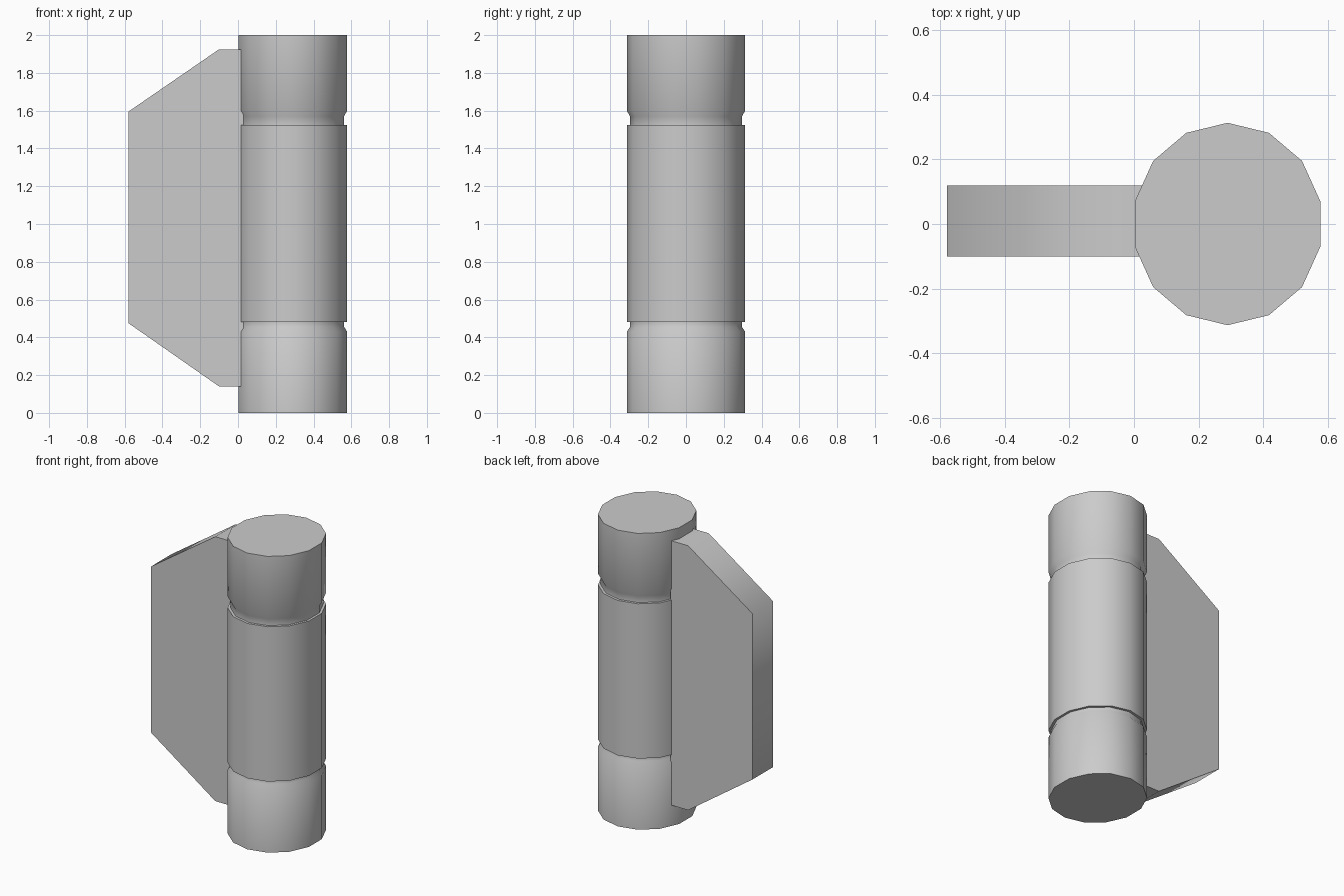
import bpy, bmesh, math

if "Cube" in bpy.data.objects:
    bpy.data.objects.remove(bpy.data.objects["Cube"])

SIDES = 14
CX, RX, RY = 0.29, 0.295, 0.3135


def finish(name, bm, angle):
    bmesh.ops.recalc_face_normals(bm, faces=bm.faces[:])
    mesh = bpy.data.meshes.new(name)
    bm.to_mesh(mesh)
    bm.free()
    ob = bpy.data.objects.new(name, mesh)
    bpy.context.collection.objects.link(ob)
    bpy.ops.object.select_all(action='DESELECT')
    ob.select_set(True)
    bpy.context.view_layer.objects.active = ob
    bpy.ops.object.shade_smooth_by_angle(angle=math.radians(angle))
    return ob


def lathe(name, profile):
    """Stack 14-sided rings given as (radius scale, z) and cap both ends."""
    bm = bmesh.new()
    rings = []
    for s, z in profile:
        ring = []
        for i in range(SIDES):
            a = math.pi / 2 + math.tau * i / SIDES
            ring.append(bm.verts.new((CX + RX * s * math.cos(a), RY * s * math.sin(a), z)))
        rings.append(ring)
    for lo, hi in zip(rings, rings[1:]):
        for i in range(SIDES):
            j = (i + 1) % SIDES
            bm.faces.new((lo[i], lo[j], hi[j], hi[i]))
    bm.faces.new(rings[0])
    bm.faces.new(rings[-1])
    return finish(name, bm, 60)


# Hinge barrel: end knuckles with stepped grooves next to the middle knuckle
NECK = 0.945
lathe("hinge_barrel", [(1, 0), (1, 0.43), (NECK, 0.455), (NECK, 0.48), (1, 0.48),
                       (1, 1.525), (NECK, 1.525), (NECK, 1.57), (1, 1.60), (1, 2)])

# Hinge leaf: chamfered plate extruded along y
outline = [(-0.58, 0.475), (-0.10, 0.14), (0.03, 0.14),
           (0.03, 1.925), (-0.10, 1.925), (-0.58, 1.595)]
bm = bmesh.new()
face = bm.faces.new([bm.verts.new((x, -0.10, z)) for x, z in outline])
new = bmesh.ops.extrude_face_region(bm, geom=[face])["geom"]
bmesh.ops.translate(bm, vec=(0, 0.22, 0),
                    verts=[v for v in new if isinstance(v, bmesh.types.BMVert)])
finish("hinge_leaf", bm, 60)
